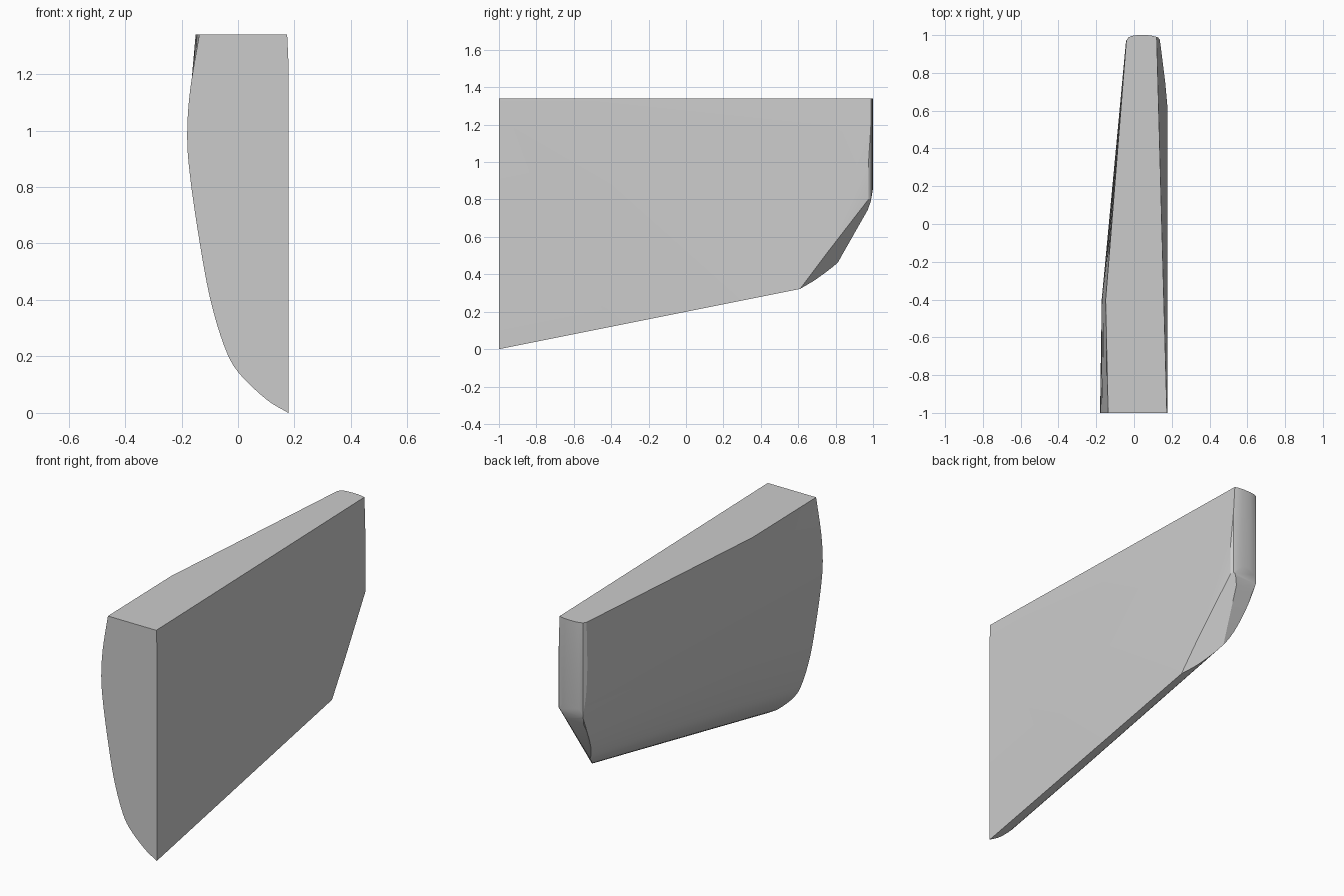
import bpy, bmesh, math
from mathutils import Vector

if "Cube" in bpy.data.objects:
    bpy.data.objects.remove(bpy.data.objects["Cube"])

TOP = 1.34
# y position and (x, z) points of the curved side, bottom edge to top edge
SECTIONS = [
    (-1.0, [(.178, 0), (.10, .048), (.0, .145), (-.05, .24), (-.10, .41), (-.14, .63),
            (-.17, .84), (-.18, .98), (-.17, 1.14), (-.137, TOP)]),
    (-0.4, [(.178, .12), (.10, .168), (.0, .265), (-.05, .36), (-.10, .52), (-.138, .72),
            (-.162, .88), (-.171, 1.0), (-.167, 1.14), (-.15, TOP)]),
    (1.05, [(.178, .41), (.12, .442), (.06, .50), (.02, .57), (-.005, .66), (-.02, .76),
            (-.03, .88), (-.034, 1.0), (-.035, 1.14), (-.034, TOP)]),
]


def smooth(pts, n=4):
    """Catmull-Rom curve through the section points."""
    p = [Vector(q) for q in pts]
    p = [2 * p[0] - p[1]] + p + [2 * p[-1] - p[-2]]
    out = []
    for a, b, c, d in zip(p, p[1:], p[2:], p[3:]):
        for k in range(n):
            t = k / n
            out.append(.5 * (2 * b + (c - a) * t + (2 * a - 5 * b + 4 * c - d) * t ** 2
                             + (3 * b - a - 3 * c + d) * t ** 3))
    return out + [p[-2]]


def cut(bm, point, normal):
    """Slice off everything beyond a plane and close the hole."""
    bmesh.ops.bisect_plane(bm, geom=bm.verts[:] + bm.edges[:] + bm.faces[:], dist=1e-5,
                           plane_co=point, plane_no=Vector(normal).normalized(),
                           clear_outer=True)
    rim = [e for e in bm.edges if e.is_boundary]
    if rim:
        bmesh.ops.holes_fill(bm, edges=rim, sides=0)


# Lofted body: curved left side, flat right side and top
bm = bmesh.new()
rings = []
for y, pts in SECTIONS:
    ring = [(q.x, y, q.y) for q in smooth(pts)] + [(.178, y, TOP)]
    rings.append([bm.verts.new(v) for v in ring])
for r, s in zip(rings, rings[1:]):
    for i in range(len(r)):
        j = (i + 1) % len(r)
        bm.faces.new((r[i], r[j], s[j], s[i]))
bm.faces.new(rings[0])
bm.faces.new(rings[-1])
bmesh.ops.triangulate(bm, faces=[f for f in bm.faces if len(f.verts) == 4])
bmesh.ops.recalc_face_normals(bm, faces=bm.faces[:])

# Rear end seen from above: right taper, rounded corners, flat back
plan = [(.178, .65), (.137, .975), (.127, .988), (.10, .996), (.07, 1.0), (.02, 1.0),
        (-.01, .996), (-.03, .988), (-.04, .972)]
for (x0, y0), (x1, y1) in zip(plan, plan[1:]):
    cut(bm, (x0, y0, 0), (y1 - y0, x0 - x1, 0))

# Rear lower slope seen from the side
side = [(.81, .46), (.972, .745), (.988, .79), (1.0, .86)]
for (y0, z0), (y1, z1) in zip(side, side[1:]):
    cut(bm, (0, y0, z0), (0, z1 - z0, y0 - y1))

# Slanted facets fanning out from the lower right corner, and the lower left corner
corner = Vector((.178, .61, .322))
for b, c in [((.137, .975, .80), (.05, .81, .46)), ((.148, .89, .80), (.137, .95, 1.0))]:
    n = (Vector(b) - corner).cross(Vector(c) - corner)
    cut(bm, corner, n if n.x > 0 else -n)
cut(bm, (-.02, .963, .73), (-.6, .7, -.4))

bmesh.ops.recalc_face_normals(bm, faces=bm.faces[:])
mesh = bpy.data.meshes.new("tapered_panel")
bm.to_mesh(mesh)
bm.free()
panel = bpy.data.objects.new("tapered_panel", mesh)
bpy.context.collection.objects.link(panel)
bpy.context.view_layer.objects.active = panel
panel.select_set(True)
bpy.ops.object.shade_smooth_by_angle(angle=math.radians(25))
